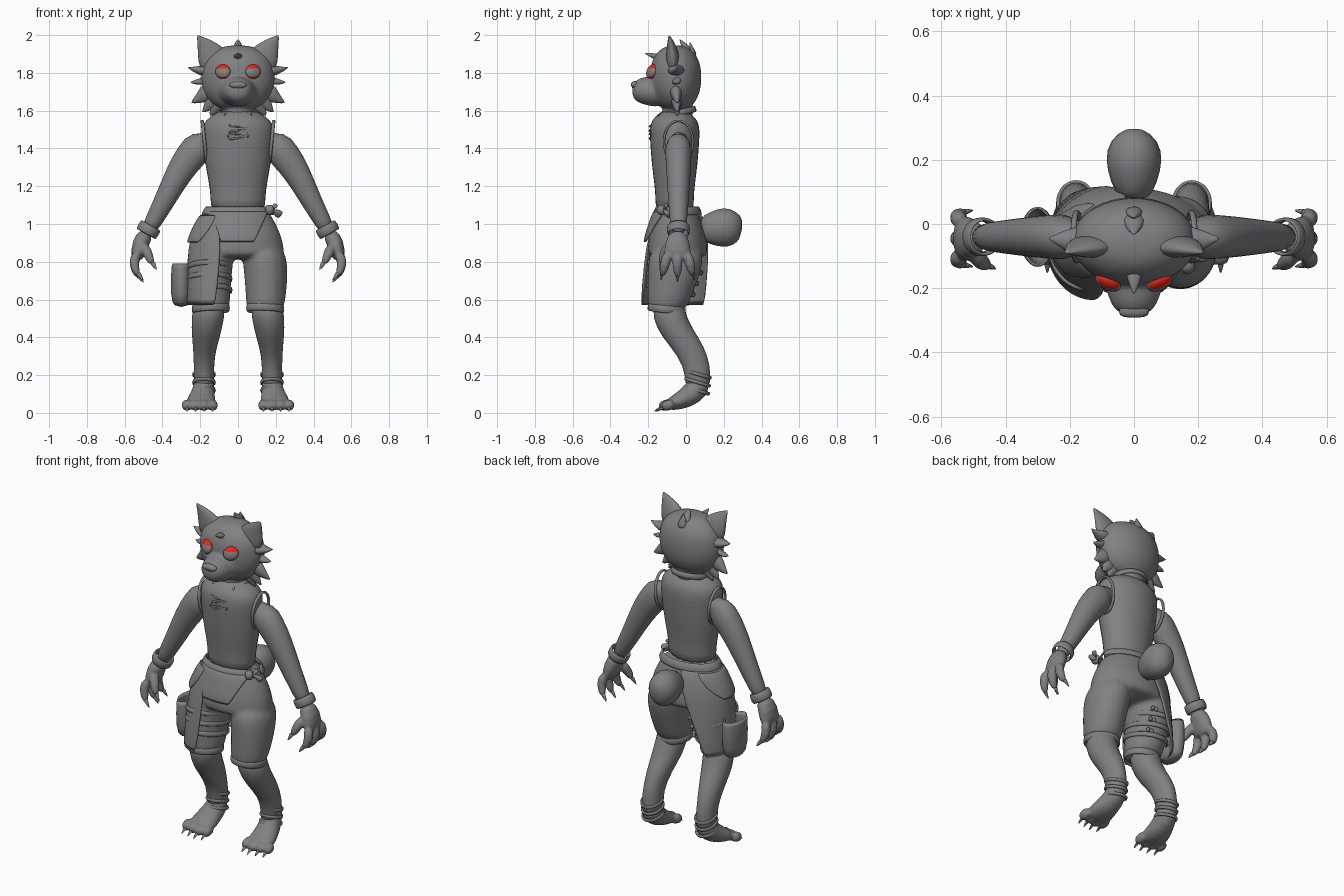
import bpy, bmesh
from math import sin, cos, radians, tau
from mathutils import Vector

cube = bpy.data.objects.get("Cube")
if cube:
    bpy.data.objects.remove(cube, do_unlink=True)


def make_material(name, colour):
    material = bpy.data.materials.new(name)
    material.use_nodes = True
    material.diffuse_color = (*colour, 1)
    shader = material.node_tree.nodes["Principled BSDF"]
    shader.inputs["Base Color"].default_value = (*colour, 1)
    return material


GREY = make_material("plain grey", (.22, .22, .22))
RED = make_material("eyelid red", (.8, .02, .01))


def loft(bm, rings, sides=16, level=False, caps=(True, True)):
    """Skin rings of (x, y, z, radius, optional second radius)."""
    centres = [Vector(ring[:3]) for ring in rings]
    last = len(rings) - 1
    loops = []
    for i, (centre, ring) in enumerate(zip(centres, rings)):
        along = (centres[min(i + 1, last)] - centres[max(i - 1, 0)]).normalized()
        across, depth = Vector((1, 0, 0)), Vector((0, 1, 0))
        if not level:
            hint = depth if abs(along.x) > .95 else across
            across = (hint - along * hint.dot(along)).normalized()
            depth = along.cross(across)
        across, depth = across * ring[3], depth * ring[-1]
        turns = [tau * k / sides for k in range(sides)]
        loops.append([bm.verts.new(centre + across * cos(t) + depth * sin(t)) for t in turns])
    for low, high in zip(loops, loops[1:]):
        for k in range(sides):
            n = (k + 1) % sides
            bm.faces.new((low[k], low[n], high[n], high[k]))
    for wanted, loop in zip(caps, (loops[0], loops[-1])):
        if wanted:
            bm.faces.new(loop)


def column(bm, y, profile, flatness=.7):
    """Upright body section from (height, half width) pairs."""
    loft(bm, [(0, y, z, width, width * flatness) for z, width in profile], level=True)


def spike(bm, base, tip, radius, droop=.0):
    base, tip = Vector(base), Vector(tip)
    middle = base.lerp(tip, .5) - Vector((0, 0, droop))
    loft(bm, [(*base, radius, radius * .7), (*middle, radius * .6, radius * .4), (*tip, .002)], sides=8)


def finish(name, bm, rounding=1, voxel=None, softening=4, thickness=None, mirror=False):
    bmesh.ops.recalc_face_normals(bm, faces=bm.faces)
    mesh = bpy.data.meshes.new(name)
    bm.to_mesh(mesh)
    bm.free()
    for face in mesh.polygons:
        face.use_smooth = True
    mesh.materials.append(GREY)
    obj = bpy.data.objects.new(name, mesh)
    bpy.context.scene.collection.objects.link(obj)
    if thickness:
        shell = obj.modifiers.new("thickness", "SOLIDIFY")
        shell.thickness, shell.offset = thickness, 0
    if rounding:
        smooth = obj.modifiers.new("rounding", "SUBSURF")
        smooth.levels = smooth.render_levels = rounding
    if voxel:
        fuse = obj.modifiers.new("fuse", "REMESH")
        fuse.mode, fuse.voxel_size, fuse.use_smooth_shade = "VOXEL", voxel, True
        soften = obj.modifiers.new("soften", "SMOOTH")
        soften.factor, soften.iterations = .5, softening
    if mirror:
        obj.modifiers.new("mirror", "MIRROR").use_mirror_merge = False
    return obj


def part(name, rings, sides=16, level=False, caps=(True, True), **options):
    bm = bmesh.new()
    loft(bm, rings, sides, level, caps)
    return finish(name, bm, **options)


def band(name, start, end, *radii, mirror=False):
    part(name, [(*start, *radii), (*end, *radii)], sides=20, caps=(False, False), thickness=.014, mirror=mirror)


def hip_width(z):
    return min(.25, .155 + .55 * (1.09 - z))


def wrap(name, gap, rows, steps=24):
    """Cloth hung around the hips, rows of (height, start angle, end angle)."""
    bm = bmesh.new()
    grid = []
    for z, start, end in rows:
        fall = max(0, .9 - z)
        width = hip_width(z) + gap
        turns = [radians(start + (end - start) * k / steps) for k in range(steps + 1)]
        grid.append([bm.verts.new((-.4 * fall + (width - .38 * fall) * cos(t),
                                   width * .66 * sin(t) - .045 - .05 * fall, z)) for t in turns])
    for low, high in zip(grid, grid[1:]):
        for k in range(steps):
            bm.faces.new((low[k], low[k + 1], high[k + 1], high[k]))
    finish(name, bm, thickness=.014)


# Head with neck and muzzle
bm = bmesh.new()
column(bm, -.055, [(1.6, .1), (1.66, .17), (1.73, .2), (1.81, .2), (1.88, .18), (1.95, .09)])
loft(bm, [(0, -.045, 1.5, .09), (0, -.045, 1.68, .09)])
loft(bm, [(0, -.1, 1.7, .12, .09), (0, -.2, 1.705, .09, .082), (0, -.29, 1.708, .062, .055)])
finish("head", bm, rounding=2, voxel=.01)
part("nose", [(0, -.25, 1.735, .04, .02), (0, -.275, 1.738, .052, .022), (0, -.292, 1.732, .04, .014)])

# Ears, cheek fur and hair tufts
part("ear", [(.11, -.07, 1.83, .09, .04), (.145, -.07, 1.9, .08, .036), (.18, -.08, 1.955, .04, .02),
             (.216, -.09, 2, .003)], mirror=True)
bm = bmesh.new()
for x, z in ((.27, 1.83), (.255, 1.75), (.25, 1.64), (.19, 1.59), (.15, 1.57)):
    spike(bm, (x * .55, -.055, z + (1.8 - z) * .5), (x, -.045, z), .065, droop=.012)
finish("cheek_fur", bm, mirror=True)
bm = bmesh.new()
spike(bm, (0, -.14, 1.88), (0, -.22, 1.905), .034)
spike(bm, (0, .02, 1.9), (0, -.035, 1.98), .05)
spike(bm, (0, .04, 1.88), (0, .02, 1.965), .04)
finish("hair_tufts", bm)

# Eyes, with the lids picked out by height
bm = bmesh.new()
bmesh.ops.create_uvsphere(bm, u_segments=24, v_segments=20, radius=1)
for face in bm.faces:
    height = face.calc_center_median().z
    face.material_index = int(height > .4 or height < -.68)
for vert in bm.verts:
    x, y, z = vert.co
    vert.co = (.08 + x * .04, -.182 + y * .025 + x * .012 + z * .008, 1.807 + z * .038)
finish("eye", bm, rounding=0, mirror=True).data.materials.append(RED)

# Sleeveless top, collar and chest lacing
bm = bmesh.new()
column(bm, -.06, [(1.06, .155), (1.13, .145), (1.22, .158), (1.32, .178), (1.42, .188), (1.5, .195), (1.55, .18),
                  (1.585, .12), (1.6, .1)])
finish("top", bm)
band("collar", (0, -.042, 1.57), (0, -.05, 1.605), .105, .098)
bm = bmesh.new()
for side in (-1, 1):
    loft(bm, [(side * .07, -.13, 1.59, .008), (side * .06, -.165, 1.53, .008), (side * .05, -.19, 1.45, .008)], sides=8)
for i in range(4):
    z, tilt = 1.455 + i * .02, .008 * (-1) ** i
    loft(bm, [(-.055, -.18, z - tilt, .007), (0, -.2, z, .007), (.055, -.18, z + tilt, .007)], sides=8)
finish("chest_lacing", bm)

# Arms with armholes and bracelets
y = -.04
part("arm", [(.12, y, 1.45, .075), (.2, y, 1.425, .09, .075), (.25, y, 1.36, .084, .07), (.31, y, 1.28, .073, .066),
             (.4, y, 1.1, .053), (.495, y, .93, .042)], mirror=True)
band("armhole", (.168, y, 1.437), (.188, y, 1.435), .078, .112, mirror=True)
band("bracelet", (.46, y, .995), (.488, y, .945), .055, mirror=True)

# Hands with fingers, thumb and claws
bm, claws = bmesh.new(), bmesh.new()
loft(bm, [(.48, -.045, .96, .042), (.518, -.045, .9, .048, .07), (.538, -.045, .8, .034, .08)])
for i in (-1, 0, 1):
    y, spread, lift = -.045 + i * .052, i * .015, abs(i) * .01
    loft(bm, [(.535, y, .85, .028), (.558, y + spread, .785, .028), (.525, y + spread * 2, .71 + lift, .016)])
    spike(claws, (.533, y + spread * 2, .735 + lift), (.5, y + spread * 2.4, .69 + lift), .018)
loft(bm, [(.5, -.085, .89, .03), (.475, -.122, .835, .027), (.452, -.132, .785, .016)])
spike(claws, (.455, -.13, .8), (.43, -.14, .755), .018)
finish("hand", bm, voxel=.007, mirror=True)
finish("hand_claws", claws, mirror=True)

# Shorts with rolled hems
bm = bmesh.new()
column(bm, -.045, [(z, hip_width(z)) for z in (1.09, 1.03, .95, .87, .81)], flatness=.65)
for side in (-1, 1):
    loft(bm, [(side * .13, -.045, .9, .12, .155), (side * .15, -.06, .75, .12, .145),
              (side * .147, -.09, .6, .106, .115), (side * .143, -.105, .53, .1)], level=True)
finish("shorts", bm, rounding=2, voxel=.012)
band("hem", (.143, -.105, .53), (.145, -.1, .575), .096, mirror=True)

# Lower legs and ankle straps
part("lower_leg", [(.15, -.09, .6, .085), (.16, -.09, .5, .09), (.17, -.03, .4, .075, .1), (.18, .04, .3, .055, .08),
                   (.18, .065, .2, .055, .068), (.18, .06, .12, .058, .068)], level=True, mirror=True)
for i in range(3):
    z, y = .12 + i * .042, .056 + i * .005
    band(f"ankle_strap_{i + 1}", (.18, y - .003, z - .01), (.18, y + .003, z + .01), .057, .068, mirror=True)

# Feet with toes and claws
bm, claws = bmesh.new(), bmesh.new()
loft(bm, [(.18, .075, .18, .052, .06), (.18, .06, .125, .06, .066), (.19, .01, .085, .068, .058),
          (.195, -.04, .06, .082, .046), (.2, -.11, .035, .08, .027)])
for i in range(4):
    x, y = .135 + i * .045, -.13 + .008 * abs(i - 1)
    loft(bm, [(x, -.06, .05, .026), (x, y + .02, .042, .032), (x, y - .015, .028, .023)])
    spike(claws, (x, y, .028), (x, y - .04, .006), .014, droop=-.004)
finish("foot", bm, voxel=.008, mirror=True)
finish("toe_claws", claws, mirror=True)

# Stub tail
part("tail", [(0, .07, .975, .05, .065), (0, .13, .975, .08, .095), (0, .2, .985, .1, .12), (0, .26, .975, .085, .1),
              (0, .298, .97, .03, .055)], sides=8)

# Belt, knot and cloth panels
wrap("belt", .014, [(1.095, 0, 360), (1.045, 0, 360)])
bm = bmesh.new()
loft(bm, [(.145, -.135, 1.07, .024), (.165, -.13, 1.075, .032), (.185, -.115, 1.075, .024)])
spike(bm, (.23, -.09, 1.045), (.17, -.12, 1.08), .035)
spike(bm, (.205, -.1, 1.105), (.17, -.12, 1.07), .02)
finish("belt_knot", bm)
wrap("front_flap", .02, [(1.07, 200, 330), (1, 240, 305), (.9, 250, 288)])
wrap("side_apron", .014, [(1.06, 95, 235), (.95, 100, 248), (.8, 108, 256), (.56, 115, 277)])
wrap("hip_pocket", .02, [(1.05, 125, 235), (.97, 135, 232), (.9, 165, 218)])

# Side pouch, open at the top
part("pouch", [(-.3, -.04, .565, .035, .065), (-.3, -.04, .61, .052, .088), (-.3, -.04, .8, .048, .092)],
     level=True, caps=(True, False), thickness=.014)

# Thigh straps with buckles at the back
bm = bmesh.new()
for i in range(3):
    z, y, depth = .65 + i * .06, -.08 + i * .01, .128 + i * .01
    band(f"thigh_strap_{i + 1}", (-.15, y - .003, z - .015), (-.15, y + .003, z + .015), .116, depth)
    for x in (-.1, -.075):
        loft(bm, [(x, y + depth * .88, z - .016, .012), (x, y + depth * .88, z + .016, .012)], sides=8)
finish("thigh_buckles", bm)
